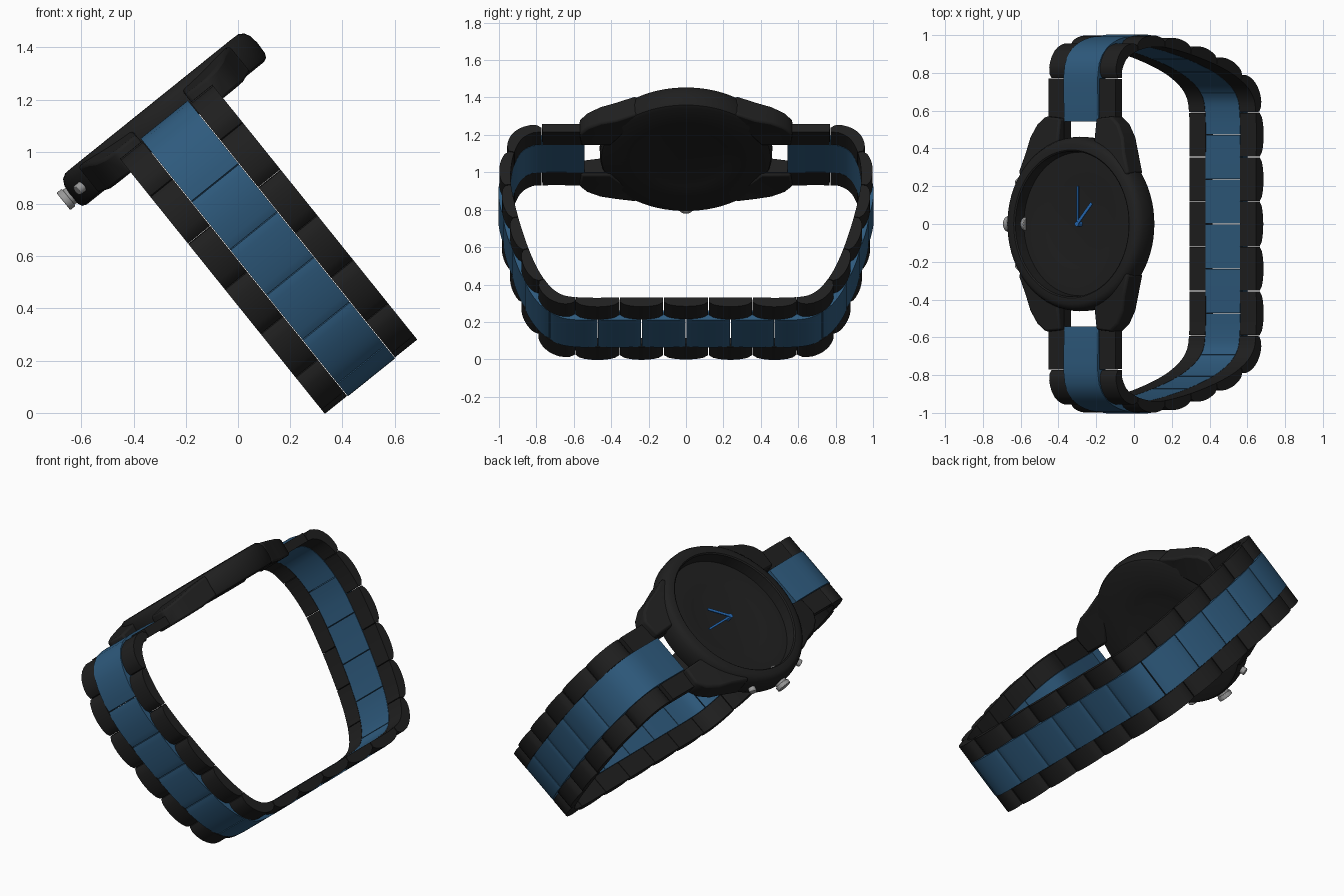
import bpy, bmesh, math
from mathutils import Matrix, Vector

if "Cube" in bpy.data.objects:
    bpy.data.objects.remove(bpy.data.objects["Cube"])

# Tilted frame: local x across the band, y along the lugs, z out of the dial
A = math.radians(38.8)
C, S = math.cos(A), math.sin(A)
FRAME = Matrix(((C, 0, -S, .484 * C), (0, 1, 0, 0), (S, 0, C, .484 * S), (0, 0, 0, 1)))


def material(name, rgb):
    m = bpy.data.materials.new(name)
    m.diffuse_color = (*rgb, 1)
    m.use_nodes = True
    m.node_tree.nodes["Principled BSDF"].inputs["Base Color"].default_value = m.diffuse_color
    return m


BLACK = material("matte black", (.014, .014, .014))
BLUE = material("steel blue", (.028, .105, .21))
BRIGHT = material("bright blue", (.02, .15, .48))
GREY = material("metal grey", (.32, .32, .32))


def finish(bm, name, mat, bevel=0, angle=35, segments=2):
    bmesh.ops.recalc_face_normals(bm, faces=bm.faces)
    bm.transform(FRAME)
    me = bpy.data.meshes.new(name)
    bm.to_mesh(me)
    bm.free()
    me.materials.append(mat)
    ob = bpy.data.objects.new(name, me)
    bpy.context.collection.objects.link(ob)
    if bevel:
        mod = ob.modifiers.new("soft_edges", 'BEVEL')
        mod.width, mod.segments = bevel, segments
        mod.limit_method, mod.angle_limit = 'ANGLE', math.radians(40)
    bpy.ops.object.select_all(action='DESELECT')
    ob.select_set(True)
    bpy.context.view_layer.objects.active = ob
    bpy.ops.object.shade_smooth_by_angle(angle=math.radians(angle))
    return ob


# ---- Band path: inside outline of one half (y, z), sampled by arc length
PTS = [(-.3, -.148), (0, -.148), (.3, -.148), (.58, -.146), (.69, -.11), (.77, 0), (.83, .15),
       (.885, .35), (.925, .55), (.938, .68), (.925, .82), (.885, .93), (.83, .977),
       (.77, .987), (.54, .987), (.40, .987), (.2, .987)]
PTS = [Vector(p) for p in PTS]
path = []
for i in range(1, len(PTS) - 2):
    p0, p1, p2, p3 = PTS[i - 1:i + 3]
    for k in range(20):
        t = k / 20
        path.append(.5 * (2 * p1 + (p2 - p0) * t + (2 * p0 - 5 * p1 + 4 * p2 - p3) * t * t
                          + (3 * p1 - p0 - 3 * p2 + p3) * t ** 3))
path.append(PTS[-2])
dist = [0]
for a, b in zip(path, path[1:]):
    dist.append(dist[-1] + (b - a).length)
L = dist[-1]


def point(s):
    a = min(abs(s), L - 1e-6)
    i = max(j for j in range(len(dist) - 1) if dist[j] <= a)
    p = path[i].lerp(path[i + 1], (a - dist[i]) / (dist[i + 1] - dist[i]))
    return Vector((p.x if s >= 0 else -p.x, p.y))


def link(name, a, b, x0, x1, thick, bulge, mat, n=10):
    """Band link from arc length a to b, with a domed outside."""
    bm = bmesh.new()
    a, b = a + .002, b - .002
    rings = []
    for k in range(n + 1):
        f = k / n
        s = a + (b - a) * f
        p = point(s)
        t = (point(min(s + .012, L)) - point(max(s - .012, -L))).normalized()
        h = thick + bulge * math.sqrt(max(0, math.sin(math.pi * f)))
        q = p + Vector((t.y, -t.x)) * h
        rings.append([bm.verts.new(v) for v in
                      ((x0, p.x, p.y), (x1, p.x, p.y), (x1, q.x, q.y), (x0, q.x, q.y))])
    for r, w in zip(rings, rings[1:]):
        for j in range(4):
            bm.faces.new((r[j], r[(j + 1) % 4], w[(j + 1) % 4], w[j]))
    bm.faces.new(rings[0])
    bm.faces.new(rings[-1])
    return finish(bm, name, mat, 0, 40)


# Joint positions along half of the band
end = L - .37
outer = [.12, .355, .59] + [.59 + (end - .59) * k / 6 for k in range(1, 7)]
middle = [0] + [(a + b) / 2 for a, b in zip(outer[:-1], outer[1:])][:-1] + [L - .14]

# Black outer links, both rows, both halves
for x0, x1 in ((-.227, -.118), (.118, .227)):
    link("outer_link_bottom", -.12, .12, x0, x1, .03, .03, BLACK)
    for a, b in zip(outer, outer[1:]):
        link("outer_link", a, b, x0, x1, .03, .032, BLACK)
        link("outer_link", -b, -a, x0, x1, .03, .032, BLACK)
    link("end_link", end, L, x0, x1, .054, 0, BLACK)
    link("end_link", -L, -end, x0, x1, .054, 0, BLACK)

# Blue middle links
for a, b in zip(middle, middle[1:]):
    link("middle_link", a, b, -.116, .116, .058, .008, BLUE, 14)
    link("middle_link", -b, -a, -.116, .116, .058, .008, BLUE, 14)

# ---- Case: turned profile (radius, z) with shallow dished back and recessed dial
PROFILE = [(.19, .996), (.235, .990), (.27, .985), (.435, .985), (.452, .992), (.46, 1.01),
           (.462, 1.06), (.457, 1.095), (.445, 1.118), (.425, 1.13), (.392, 1.131),
           (.385, 1.125), (.38, 1.06), (.27, 1.06), (.23, 1.056), (.19, 1.052)]
N = 72
bm = bmesh.new()
rings = [[bm.verts.new((r * math.cos(2 * math.pi * k / N), r * math.sin(2 * math.pi * k / N), z))
          for k in range(N)] for r, z in PROFILE]
for r, w in zip(rings, rings[1:]):
    for k in range(N):
        bm.faces.new((r[k], r[(k + 1) % N], w[(k + 1) % N], w[k]))
bm.faces.new(rings[0])
bm.faces.new(rings[-1])
finish(bm, "watch_case", BLACK)

# ---- Lugs: plan outline with a top that falls toward the tip, mirrored four ways
PLAN = [(.122, .405), (.122, .56), (.225, .57), (.275, .53), (.315, .46), (.335, .38),
        (.375, .27), (.33, .24), (.26, .30)]
for sx in (-1, 1):
    for sy in (-1, 1):
        bm = bmesh.new()
        low = [bm.verts.new((sx * x, sy * y, .975 if y > .36 else .99)) for x, y in PLAN]
        top = [bm.verts.new((sx * x, sy * y, 1.118 - max(0, y - .3) * .16)) for x, y in PLAN]
        bm.faces.new(low)
        bm.faces.new(top)
        for k in range(len(PLAN)):
            j = (k + 1) % len(PLAN)
            bm.faces.new((low[k], low[j], top[j], top[k]))
        bmesh.ops.triangulate(bm, faces=[f for f in bm.faces if len(f.verts) > 4])
        finish(bm, "lug", BLACK, .012, 50)


# ---- Crown and push buttons: radial cylinders on the -x side
def knob(name, angle, r0, r1, radius, z, sides):
    bm = bmesh.new()
    bmesh.ops.create_cone(bm, cap_ends=True, segments=sides, radius1=radius, radius2=radius,
                          depth=r1 - r0)
    bm.transform(Matrix.Rotation(angle, 4, 'Z') @ Matrix.Translation(((r0 + r1) / 2, 0, z))
                 @ Matrix.Rotation(math.pi / 2, 4, 'Y'))
    finish(bm, name, GREY, .004)


knob("crown_stem", math.pi, .365, .475, .036, 1.05, 24)
knob("crown", math.pi, .472, .498, .042, 1.05, 24)
for side in (-1, 1):
    knob("push_button", math.pi + side * math.radians(28), .44, .488, .021, 1.05, 20)


# ---- Hands
def hand(name, dx, dy, width, z):
    bm = bmesh.new()
    bmesh.ops.create_cube(bm, size=1)
    length = math.hypot(dx, dy)
    bm.transform(Matrix.Translation((dx / 2, dy / 2, z))
                 @ Matrix.Rotation(math.atan2(dy, dx), 4, 'Z')
                 @ Matrix.Diagonal((length, width, .006, 1)))
    finish(bm, name, BRIGHT)


hand("minute_hand", 0, .2, .011, 1.078)
hand("hour_hand", .1, .11, .016, 1.084)
bm = bmesh.new()
bmesh.ops.create_cone(bm, cap_ends=True, segments=20, radius1=.013, radius2=.013, depth=.04)
bm.transform(Matrix.Translation((0, 0, 1.068)))
finish(bm, "hand_hub", BRIGHT)
